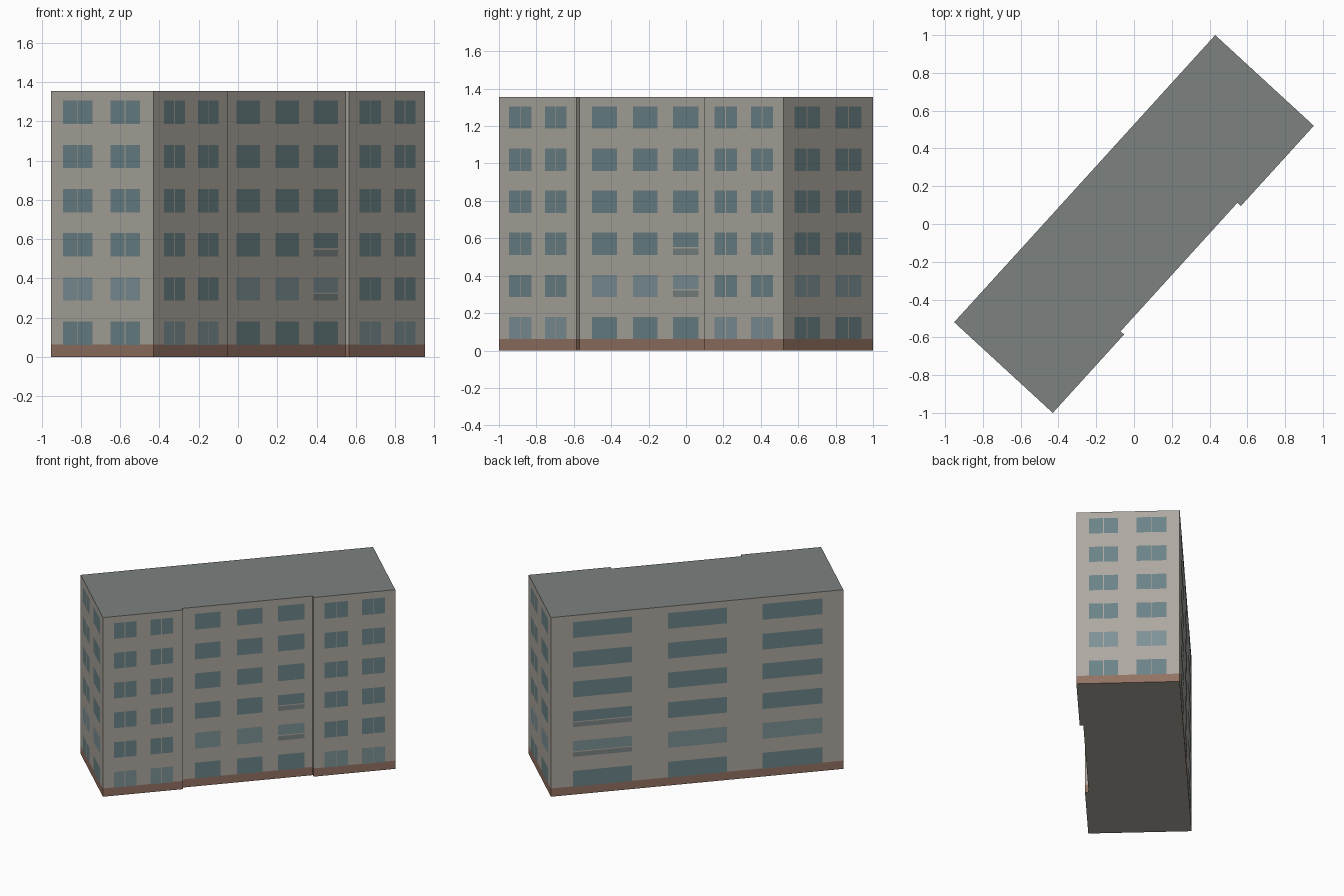
import bpy, bmesh
from mathutils import Vector

if "Cube" in bpy.data.objects:
    bpy.data.objects.remove(bpy.data.objects["Cube"])

HEIGHT, PLINTH = 1.355, 0.062
FLOORS, PITCH, WIN_Z, WIN_H = 6, 0.225, 0.061, 0.119


def mat(name, rgb):
    m = bpy.data.materials.new(name)
    m.diffuse_color = (*rgb, 1)
    m.use_nodes = True
    m.node_tree.nodes["Principled BSDF"].inputs["Base Color"].default_value = m.diffuse_color
    return m


WALL = mat("plaster", (0.42, 0.39, 0.35))
ROOF = mat("roof_felt", (0.20, 0.22, 0.21))
BASE = mat("plinth_brown", (0.29, 0.17, 0.125))
GLASS = mat("glass", (0.15, 0.23, 0.245))
GLASS_LIGHT = mat("glass_light", (0.21, 0.29, 0.31))
PANEL = mat("balcony_panel", (0.20, 0.24, 0.235))


def finish(name, bm, mats):
    me = bpy.data.meshes.new(name)
    bm.to_mesh(me)
    bm.free()
    for m in mats:
        me.materials.append(m)
    ob = bpy.data.objects.new(name, me)
    bpy.context.collection.objects.link(ob)


# Footprint, counter-clockwise, with the recessed middle of the street side
A, B = Vector((-0.43, -1.0)), Vector((0.952, 0.52))
C, D = -A, -B
u = (B - A).normalized()
inward = Vector((-u.y, u.x)) * 0.025
S1, S4 = A + u * 0.561, A + u * 1.48
S2, S3 = S1 + inward, S4 + inward
outline = [A, S1, S2, S3, S4, B, C, D]


def shell(name, z0, z1, side, bottom=None, top=None):
    bm = bmesh.new()
    lo = [bm.verts.new((p.x, p.y, z0)) for p in outline]
    hi = [bm.verts.new((p.x, p.y, z1)) for p in outline]
    for i in range(len(outline)):
        j = (i + 1) % len(outline)
        bm.faces.new((lo[i], lo[j], hi[j], hi[i]))
    if bottom:
        bm.faces.new(lo[::-1]).material_index = 1
    if top:
        bm.faces.new(hi).material_index = 1
    finish(name, bm, [side, bottom or top])


shell("plinth", 0, PLINTH, BASE, bottom=WALL)
shell("walls_and_roof", PLINTH, HEIGHT, WALL, top=ROOF)


# Window grid on one wall from p to q; spans are fractions of the wall length
def facade(name, p, q, spans, split=False, balcony=None, light_floor=1):
    bm = bmesh.new()
    d = q - p
    out = Vector((d.y, -d.x)).normalized() * 0.002

    def quad(t0, t1, z0, z1, mi):
        a, b = p + d * t0 + out, p + d * t1 + out
        pts = [(a, z0), (b, z0), (b, z1), (a, z1)]
        bm.faces.new([bm.verts.new((v.x, v.y, z)) for v, z in pts]).material_index = mi

    gap = 0.003 / d.length
    for f in range(FLOORS):
        z0 = WIN_Z + f * PITCH
        z1 = z0 + WIN_H
        for i, (t0, t1) in enumerate(spans):
            mi = 1 if f == light_floor else 0
            if split:
                mid = (t0 + t1) / 2
                quad(t0, mid - gap, z0, z1, mi)
                quad(mid + gap, t1, z0, z1, mi)
            elif i == balcony and f in (1, 2):
                # shorter glazing above a balcony panel
                quad(t0, t1, z0 + 0.042, z1, mi)
                quad(t0, t1, z0, z0 + 0.034, 2)
            else:
                quad(t0, t1, z0, z1, mi)
    finish(name, bm, [GLASS, GLASS_LIGHT, PANEL])


PAIR = [(0.135, 0.42), (0.595, 0.875)]
END = [(0.12, 0.405), (0.58, 0.87)]
facade("street_windows_left", A, S1, PAIR, split=True, light_floor=0)
facade("street_windows_middle", S2, S3,
       [(0.10, 0.295), (0.42, 0.615), (0.735, 0.935)], balcony=2)
facade("street_windows_right", S4, B, PAIR, split=True, light_floor=0)
facade("end_windows_right", B, C, END, split=True)
facade("courtyard_windows", C, D,
       [(0.075, 0.277), (0.40, 0.602), (0.724, 0.928)], balcony=0)
facade("end_windows_left", D, A, END, split=True)
